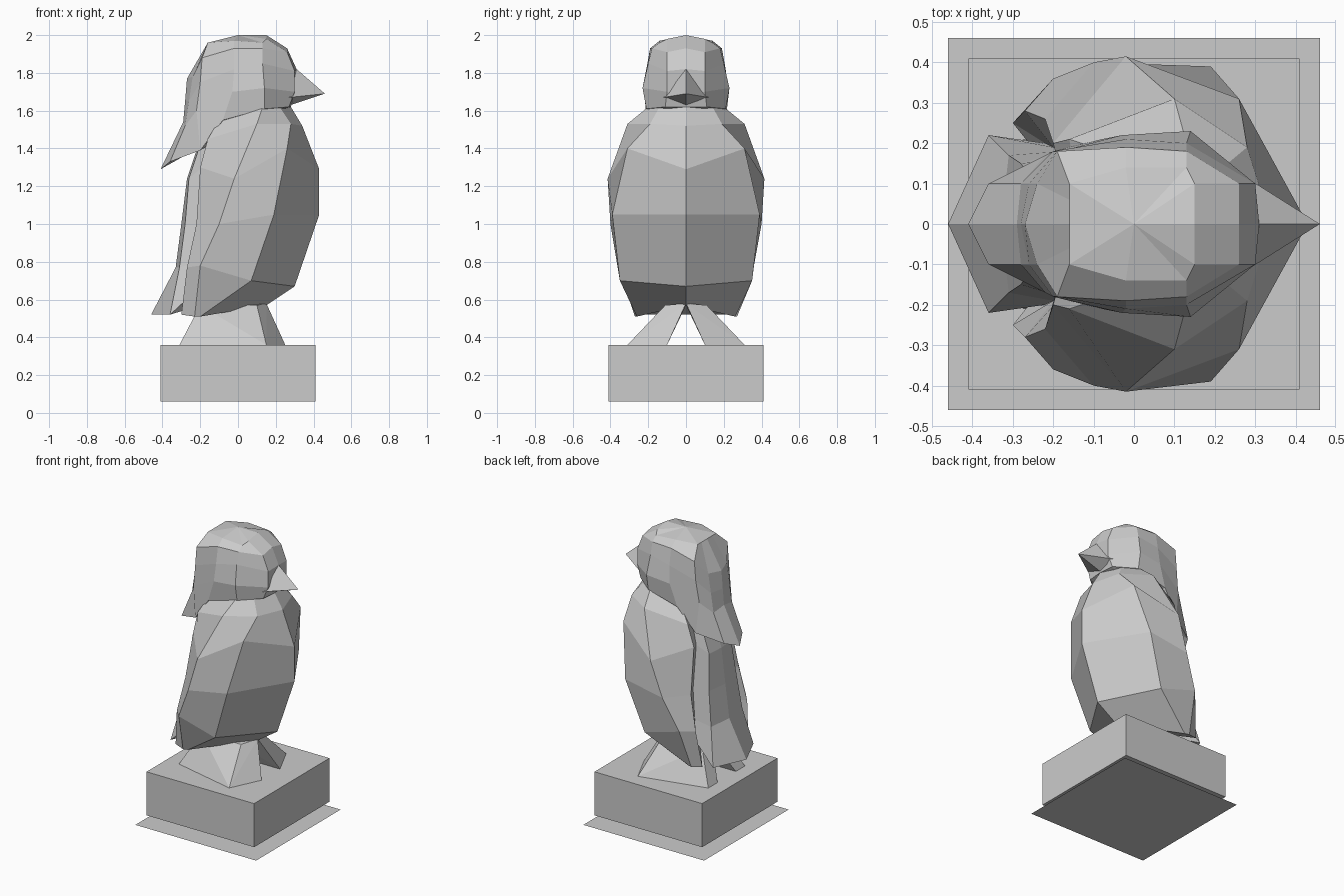
import bpy
import bmesh
from mathutils import Vector

default = bpy.data.objects.get("Cube")
if default:
    bpy.data.objects.remove(default, do_unlink=True)

# One plain stone colour for everything
stone = bpy.data.materials.new("grey_stone")
stone.use_nodes = True
grey = (0.6, 0.6, 0.6, 1)
stone.diffuse_color = grey
stone.node_tree.nodes["Principled BSDF"].inputs["Base Color"].default_value = grey


def finish(name, bm):
    """Clean the mesh, orient its normals and add it as a flat-shaded object."""
    bmesh.ops.remove_doubles(bm, verts=bm.verts[:], dist=0.001)
    bmesh.ops.recalc_face_normals(bm, faces=bm.faces[:])
    mesh = bpy.data.meshes.new(name)
    bm.to_mesh(mesh)
    bm.free()
    mesh.materials.append(stone)
    obj = bpy.data.objects.new(name, mesh)
    bpy.context.collection.objects.link(obj)
    return obj


def point(p, mirror=1):
    """Turn hundredths into a position, optionally on the other side of y = 0."""
    return Vector((p[0], p[1] * mirror, p[2])) / 100


def loft_columns(name, columns, top, bottom):
    """Skin half a form from its front column to its back column, mirrored in y."""
    bm = bmesh.new()
    around = [(c, 1) for c in columns] + [(c, -1) for c in columns[-2:0:-1]]
    grid = [[bm.verts.new(point(p, side)) for p in column] for column, side in around]
    top_vert = bm.verts.new(point(top))
    bottom_vert = bm.verts.new(point(bottom))
    for i, here in enumerate(grid):
        after = grid[(i + 1) % len(grid)]
        for k in range(len(here) - 1):
            bm.faces.new((here[k], here[k + 1], after[k + 1], after[k]))
        bm.faces.new((top_vert, here[0], after[0]))
        bm.faces.new((bottom_vert, after[-1], here[-1]))
    return finish(name, bm)


def hull(name, points, mirror=1):
    """Wrap a convex faceted solid around a few points."""
    bm = bmesh.new()
    for p in points:
        bm.verts.new(point(p, mirror))
    bmesh.ops.convex_hull(bm, input=bm.verts[:])
    return finish(name, bm)


def slab(name, half, low, high):
    """Square block between two heights."""
    corners = [(x * half, y * half, z)
               for x in (-1, 1) for y in (-1, 1) for z in (low, high)]
    return hull(name, corners)


# Pedestal above a thin ground sheet
slab("pedestal", 41, 6, 36)
sheet = bmesh.new()
bmesh.ops.create_grid(sheet, x_segments=1, y_segments=1, size=0.46)
finish("ground_sheet", sheet)

# Body: columns run from the neck down, with a groove between wing and tail
chest = [(28, 0, 162), (34, 0, 152), (43, 0, 129), (43, 0, 105), (30, 0, 67), (15, 0, 57)]
wing_front = [(22, 14, 162), (28, 19, 153), (26, 31, 140), (19, 39, 105), (7, 35, 70), (-20, 26, 51)]
wing_ridge = [(13, 20, 162), (10, 31, 153), (-2, 41.5, 124), (-10, 40, 100), (-20, 36, 78), (-23, 27, 51)]
wing_back = [(-10, 19, 155), (-16, 21, 145), (-20, 20, 130), (-22, 26, 100), (-27, 28, 77), (-30, 25, 52)]
groove = [(-10, 15, 155), (-15, 15, 145), (-19, 16, 130), (-18, 18, 100), (-20, 19, 80), (-22, 20, 65)]
tail_edge = [(-12, 10, 150), (-20, 12, 142), (-26, 12, 124), (-28, 15, 100), (-31, 17, 77), (-36, 22, 52)]
tail_middle = [(-12, 0, 150), (-20, 0, 145), (-27, 0, 124), (-30, 0, 100), (-33, 0, 77), (-46, 0, 52)]
loft_columns("body_with_wings",
             [chest, wing_front, wing_ridge, wing_back, groove, tail_edge, tail_middle],
             top=(5, 0, 165), bottom=(-10, 0, 60))

# Head: columns run from the crown down to the collar and the pointed crest
face = [(15, 0, 200), (26, 0, 193), (31, 0, 182), (29, 0, 170), (28, 0, 162)]
cheek_front = [(15, 10, 198), (26, 10, 191), (30, 10, 181), (30, 10, 170), (27, 11, 162)]
cheek = [(13, 14, 196), (13, 18, 193), (13, 20, 185), (14, 23, 172), (14, 21, 161)]
side = [(-2, 14, 197), (-2, 19, 193), (-2, 21, 182), (-3, 22, 170), (-8, 21, 155)]
nape_side = [(-16, 10, 196), (-19, 18, 188), (-20, 18, 175), (-22, 17, 160), (-20, 18, 139)]
nape_corner = [(-16, 6, 196), (-24, 10, 178), (-26, 10, 165), (-28, 10, 152), (-36, 10, 133)]
nape = [(-16, 0, 196), (-27, 0, 177), (-28, 0, 165), (-29, 0, 154), (-41, 0, 129)]
loft_columns("head_with_crest",
             [face, cheek_front, cheek, side, nape_side, nape_corner, nape],
             top=(0, 0, 200), bottom=(0, 0, 152))

# Beak
hull("beak", [(46, 0, 169), (31, 0, 182), (27, 12, 167), (27, -12, 167),
              (25, 0, 162), (20, 0, 172)])

# Feet, splayed either side of a narrow notch
foot = [(25, 10, 36), (15, 31, 36), (-31, 20, 36), (-31, 10, 36),
        (15, 0, 58), (10, 11, 57), (-20, 11, 57), (-20, 0, 57)]
for name, mirror in (("back_foot", 1), ("front_foot", -1)):
    hull(name, foot, mirror)
